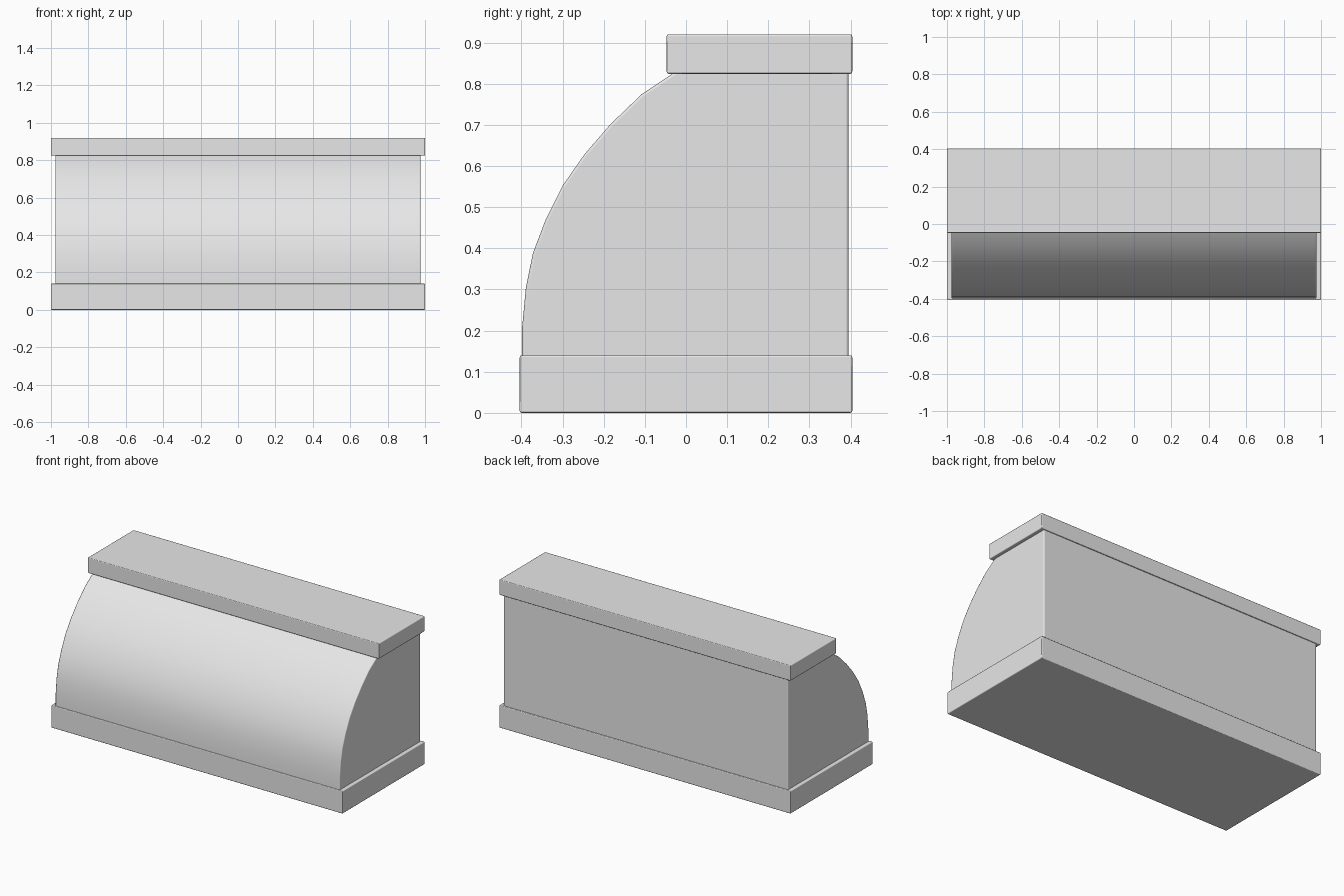
import bpy
import bmesh
import math

cube = bpy.data.objects.get("Cube")
if cube:
    bpy.data.objects.remove(cube, do_unlink=True)

grey = bpy.data.materials.new("light grey")
grey.use_nodes = True
grey.diffuse_color = (0.8, 0.8, 0.8, 1)
grey.node_tree.nodes["Principled BSDF"].inputs["Base Color"].default_value = (0.8, 0.8, 0.8, 1)


def extrude_profile(name, profile, half_width, bevel):
    """Extrude a closed (y, z) profile along x and round its sharp edges."""
    bm = bmesh.new()
    face = bm.faces.new([bm.verts.new((-half_width, y, z)) for y, z in profile])
    side = bmesh.ops.extrude_face_region(bm, geom=[face])
    verts = [v for v in side["geom"] if isinstance(v, bmesh.types.BMVert)]
    bmesh.ops.translate(bm, verts=verts, vec=(2 * half_width, 0, 0))
    bmesh.ops.recalc_face_normals(bm, faces=bm.faces)
    mesh = bpy.data.meshes.new(name)
    bm.to_mesh(mesh)
    bm.free()
    mesh.materials.append(grey)
    obj = bpy.data.objects.new(name, mesh)
    bpy.context.collection.objects.link(obj)
    mod = obj.modifiers.new("soft_edges", "BEVEL")
    mod.width = bevel
    mod.segments = 2
    mod.limit_method = "ANGLE"
    mod.angle_limit = math.radians(30)
    mod.harden_normals = True
    bpy.ops.object.select_all(action="DESELECT")
    obj.select_set(True)
    bpy.context.view_layer.objects.active = obj
    bpy.ops.object.shade_smooth_by_angle(angle=math.radians(40))
    return obj


def rectangle(y0, y1, z0, z1):
    return [(y0, z0), (y1, z0), (y1, z1), (y0, z1)]


# Base plinth and top slab
extrude_profile("base_plinth", rectangle(-0.404, 0.404, 0, 0.14), 1.0, 0.005)
extrude_profile("top_slab", rectangle(-0.047, 0.404, 0.824, 0.92), 1.0, 0.005)

# Body with a curved front, its ends tucked into plinth and slab
curve = [(-0.398, 0.12), (-0.398, 0.21), (-0.389, 0.305), (-0.372, 0.388),
         (-0.341, 0.47), (-0.3, 0.552), (-0.247, 0.628), (-0.183, 0.702),
         (-0.108, 0.774), (-0.03, 0.826), (-0.01, 0.838)]
extrude_profile("curved_body", curve + [(0.395, 0.838), (0.395, 0.12)], 0.977, 0.007)
